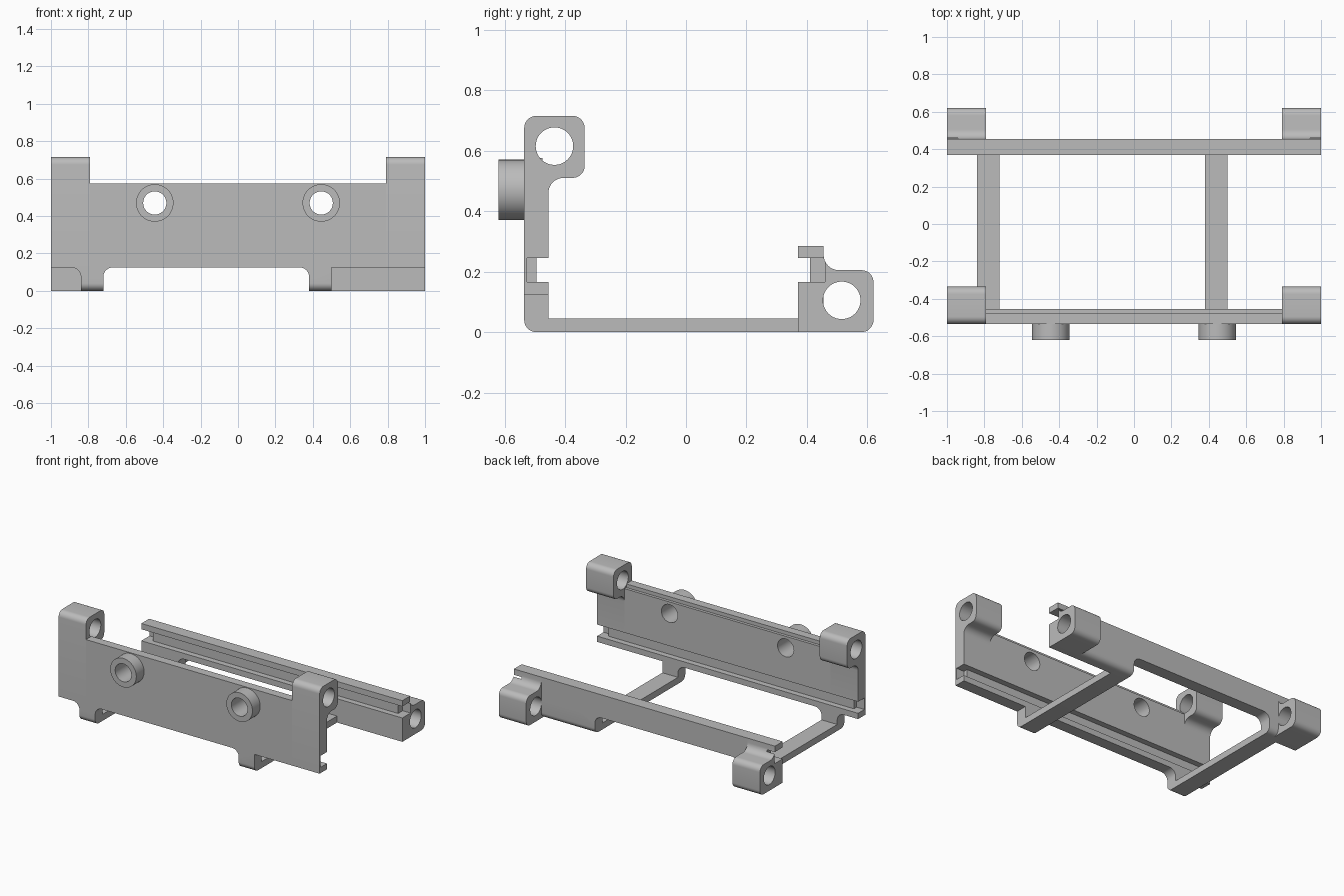
import bpy, bmesh, math
from mathutils import Vector

cube = bpy.data.objects.get("Cube")
if cube:
    bpy.data.objects.remove(cube, do_unlink=True)

grey = bpy.data.materials.new("plain grey")
grey.use_nodes = True
COLOUR = (0.5, 0.5, 0.5, 1)
grey.diffuse_color = COLOUR
grey.node_tree.nodes["Principled BSDF"].inputs["Base Color"].default_value = COLOUR


def rounded(points, steps=8):
    """Turn (u, v[, radius]) corners into an outline with rounded corners."""
    out = []
    for i, p in enumerate(points):
        c = Vector(p[:2])
        if len(p) < 3:
            out.append(c)
            continue
        a = (Vector(points[i - 1][:2]) - c).normalized()
        b = (Vector(points[(i + 1) % len(points)][:2]) - c).normalized()
        # all rounded corners are right angles
        for k in range(steps + 1):
            t = k / steps * math.pi / 2
            out.append(c + p[2] * (a * (1 - math.sin(t)) + b * (1 - math.cos(t))))
    return out


def prism(name, points, axis, start, end):
    """Extrude an outline along x (outline in y, z) or along y (outline in x, z)."""
    def place(p, d):
        return (d, p[0], p[1]) if axis == "x" else (p[0], d, p[1])
    bm = bmesh.new()
    outline = rounded(points)
    face = bm.faces.new([bm.verts.new(place(p, start)) for p in outline])
    ext = bmesh.ops.extrude_face_region(bm, geom=[face])
    shift = Vector(place((0, 0), end - start))
    bmesh.ops.translate(bm, vec=shift, verts=[g for g in ext["geom"] if isinstance(g, bmesh.types.BMVert)])
    bmesh.ops.recalc_face_normals(bm, faces=bm.faces)
    mesh = bpy.data.meshes.new(name)
    bm.to_mesh(mesh)
    bm.free()
    mesh.materials.append(grey)
    obj = bpy.data.objects.new(name, mesh)
    bpy.context.collection.objects.link(obj)
    return obj


def box(name, x, y, z):
    return prism(name, [(y[0], z[0]), (y[1], z[0]), (y[1], z[1]), (y[0], z[1])], "x", *x)


def disc(u, v, r, count=48):
    return [(u + r * math.cos(math.tau * k / count), v + r * math.sin(math.tau * k / count))
            for k in range(count)]


def combine(obj, tool, operation="DIFFERENCE"):
    """Apply a boolean and discard the tool."""
    mod = obj.modifiers.new("cut", "BOOLEAN")
    mod.operation, mod.solver, mod.object = operation, "EXACT", tool
    graph = bpy.context.evaluated_depsgraph_get()
    mesh = bpy.data.meshes.new_from_object(obj.evaluated_get(graph))
    obj.modifiers.clear()
    obj.data = mesh
    bpy.data.objects.remove(tool, do_unlink=True)


F0, F1 = -0.535, -0.455     # front plate faces
B0, B1 = 0.37, 0.455        # back rail faces
LOW, G0, G1 = 0.125, 0.165, 0.245   # rail underside and groove
HOLE, LUG = 0.062, 0.79
parts = []

front_groove = [(F0, LOW), (F1, LOW), (F1, G0), (-0.495, G0), (-0.495, G1), (F1, G1)]
back_groove = [(B1, 0.285), (B0, 0.285), (B0, G1), (0.41, G1), (0.41, G0), (B0, G0)]

# Front plate with a small ledge along its top inner edge
plate = prism("front_plate", front_groove + [(F1, 0.55), (-0.475, 0.55), (-0.475, 0.575), (F0, 0.575)],
              "x", -LUG, LUG)
parts.append(plate)

# Hollow bosses on the front plate
for side, x in (("right", -0.445), ("left", 0.445)):
    boss = prism(side + "_boss", disc(x, 0.47, 0.1), "y", -0.62, F0)
    for target in (boss, plate):
        combine(target, prism("bore", disc(x, 0.47, HOLE), "y", -0.7, -0.4))
    parts.append(boss)

# Back rail, with a deeper skirt beside the left lug
parts.append(prism("back_rail", [(B0, LOW), (B1, LOW)] + back_groove, "x", -LUG, LUG))
parts.append(prism("back_skirt", [(B0, 0), (B1, 0, 0.04), (B1, LOW), (B0, LOW)], "x", 0.5, LUG))

# Plate and rail ends with their bored lugs
for side, s in (("right", -1), ("left", 1)):
    front = prism(side + "_front_lug",
                  front_groove + [(F1, 0.51, 0.05), (-0.335, 0.51, 0.04), (-0.335, 0.715, 0.04), (F0, 0.715, 0.04)],
                  "x", s * LUG, s)
    back = prism(side + "_back_lug",
                 [(B0, 0), (0.62, 0, 0.04), (0.62, 0.205, 0.04), (B1, 0.205, 0.05)] + back_groove,
                 "x", s * LUG, s)
    span = (s * 0.7, s * 1.1)
    combine(front, prism("bore", disc(-0.435, 0.615, HOLE), "x", *span))
    combine(back, prism("bore", disc(0.515, 0.105, HOLE), "x", *span))
    # deeper notches at the groove ends
    tip = (s * 0.94, s * 1.1)
    combine(front, box("notch", tip, (-0.525, -0.44), (G0, G1)))
    combine(back, box("notch", tip, (0.36, 0.46), (G0, G1)))
    parts += [front, back]

# Cross bars with flared feet, shaped by one U-shaped side profile
right_bar = [(-0.84, 0), (-0.72, 0), (-0.72, LOW, 0.05), (-0.66, LOW), (-0.66, 0.135),
             (-0.9, 0.135), (-0.9, LOW), (-0.84, LOW, 0.05)]
left_bar = [(0.38, 0), (0.5, 0), (0.5, 0.135), (0.32, 0.135), (0.32, LOW), (0.38, LOW, 0.05)]
for name, shape in (("right_cross_bar", right_bar), ("left_cross_bar", left_bar)):
    bar = prism(name, shape, "y", -0.6, 0.6)
    side_shape = prism("side_shape", [(F0, 0, 0.04), (B1, 0, 0.04), (B1, LOW), (B0, LOW),
                                      (B0, 0.045), (F1, 0.045), (F1, LOW), (F0, LOW)], "x", -1.2, 1.2)
    combine(bar, side_shape, "INTERSECT")
    parts.append(bar)

# Smooth the round surfaces, keeping edges crisp
for obj in bpy.context.view_layer.objects:
    obj.select_set(obj in parts)
bpy.context.view_layer.objects.active = plate
bpy.ops.object.shade_smooth_by_angle(angle=math.radians(30))
